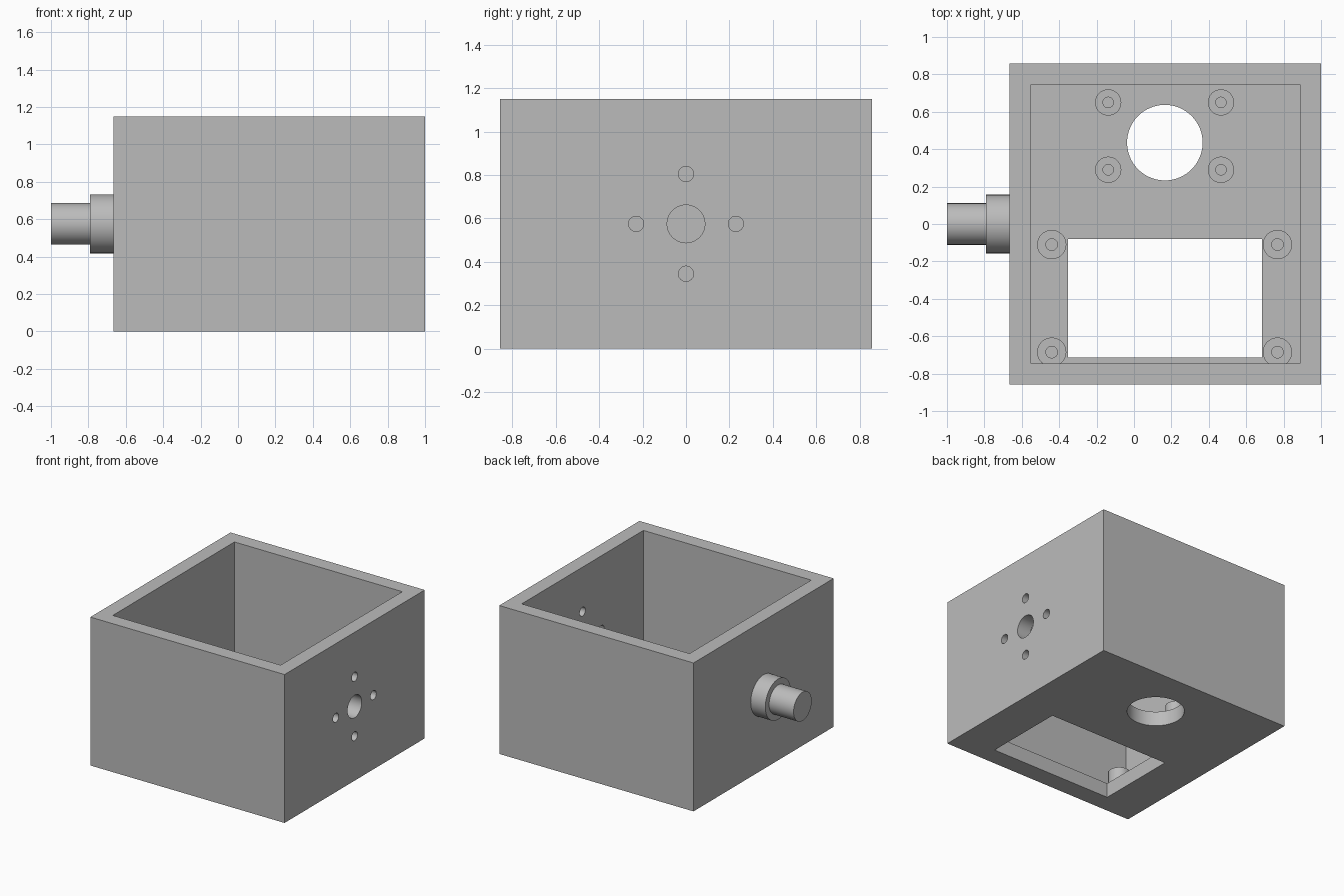
import bpy, math

if "Cube" in bpy.data.objects:
    bpy.data.objects.remove(bpy.data.objects["Cube"])

# One plain grey for the whole casing
grey = bpy.data.materials.new("plain grey")
grey.diffuse_color = (0.5, 0.5, 0.5, 1)
grey.use_nodes = True
grey.node_tree.nodes["Principled BSDF"].inputs["Base Color"].default_value = grey.diffuse_color


def block(name, lo, hi):
    bpy.ops.mesh.primitive_cube_add(size=1, location=[(a + b) / 2 for a, b in zip(lo, hi)])
    ob = bpy.context.object
    ob.name = name
    ob.scale = [b - a for a, b in zip(lo, hi)]
    bpy.ops.object.transform_apply(location=True, scale=True)
    ob.data.materials.append(grey)
    return ob


def rod(name, r, start, length, axis="Z"):
    """Cylinder running from start along +axis."""
    loc = list(start)
    loc["XYZ".index(axis)] += length / 2
    rot = (0, math.pi / 2, 0) if axis == "X" else (0, 0, 0)
    bpy.ops.mesh.primitive_cylinder_add(vertices=64, radius=r, depth=length, location=loc, rotation=rot)
    ob = bpy.context.object
    ob.name = name
    bpy.ops.object.transform_apply(location=True, rotation=True)
    ob.data.materials.append(grey)
    return ob


def combine(target, tool, op):
    mod = target.modifiers.new(op.lower(), "BOOLEAN")
    mod.operation = op
    mod.solver = "EXACT"
    mod.object = tool
    bpy.context.view_layer.objects.active = target
    bpy.ops.object.modifier_apply(modifier=mod.name)
    bpy.data.objects.remove(tool, do_unlink=True)


X0, X1, Y, H, WALL = -0.665, 1.0, 0.858, 1.15, 0.113
MID = H / 2
BOSS_TOP = 0.22

# Open-topped box
box = block("box", (X0, -Y, 0), (X1, Y, H))
combine(box, block("cavity", (X0 + WALL, -Y + WALL, WALL), (X1 - WALL, Y - WALL, H + 0.2)), "DIFFERENCE")

# Screw bosses on the floor: four around the round opening, four around the window
bosses = [(x, y, 0.07) for x in (-0.138, 0.465) for y in (0.29, 0.65)]
bosses += [(x, y, 0.078) for x in (-0.44, 0.767) for y in (-0.685, -0.11)]
for x, y, r in bosses:
    combine(box, rod("boss", r, (x, y, WALL - 0.05), BOSS_TOP - WALL + 0.05), "UNION")
for x, y, r in bosses:
    combine(box, rod("screw hole", 0.031 if r > 0.075 else 0.028, (x, y, WALL + 0.002), 0.3), "DIFFERENCE")

# Floor openings
combine(box, rod("round opening", 0.202, (0.165, 0.435, -0.1), 0.5), "DIFFERENCE")
combine(box, block("window", (-0.352, -0.714, -0.1), (0.685, -0.08, 0.4)), "DIFFERENCE")

# Bearing hole and four bolt holes in the right wall
for r, y, z in [(0.087, 0, 0), (0.035, 0.23, 0), (0.035, -0.23, 0), (0.035, 0, 0.23), (0.035, 0, -0.23)]:
    combine(box, rod("wall hole", r, (X1 - 0.3, y, MID + z), 0.5, "X"), "DIFFERENCE")

# Stepped stub shaft on the left wall
shaft = rod("stub_shaft", 0.111, (-1.0, 0, MID), 0.38, "X")
combine(shaft, rod("collar", 0.157, (-0.79, 0, MID), 0.17, "X"), "UNION")
combine(box, shaft, "UNION")

bpy.ops.object.select_all(action="DESELECT")
box.name = "housing"
box.select_set(True)
bpy.context.view_layer.objects.active = box
bpy.ops.object.shade_smooth_by_angle(angle=math.radians(30))
